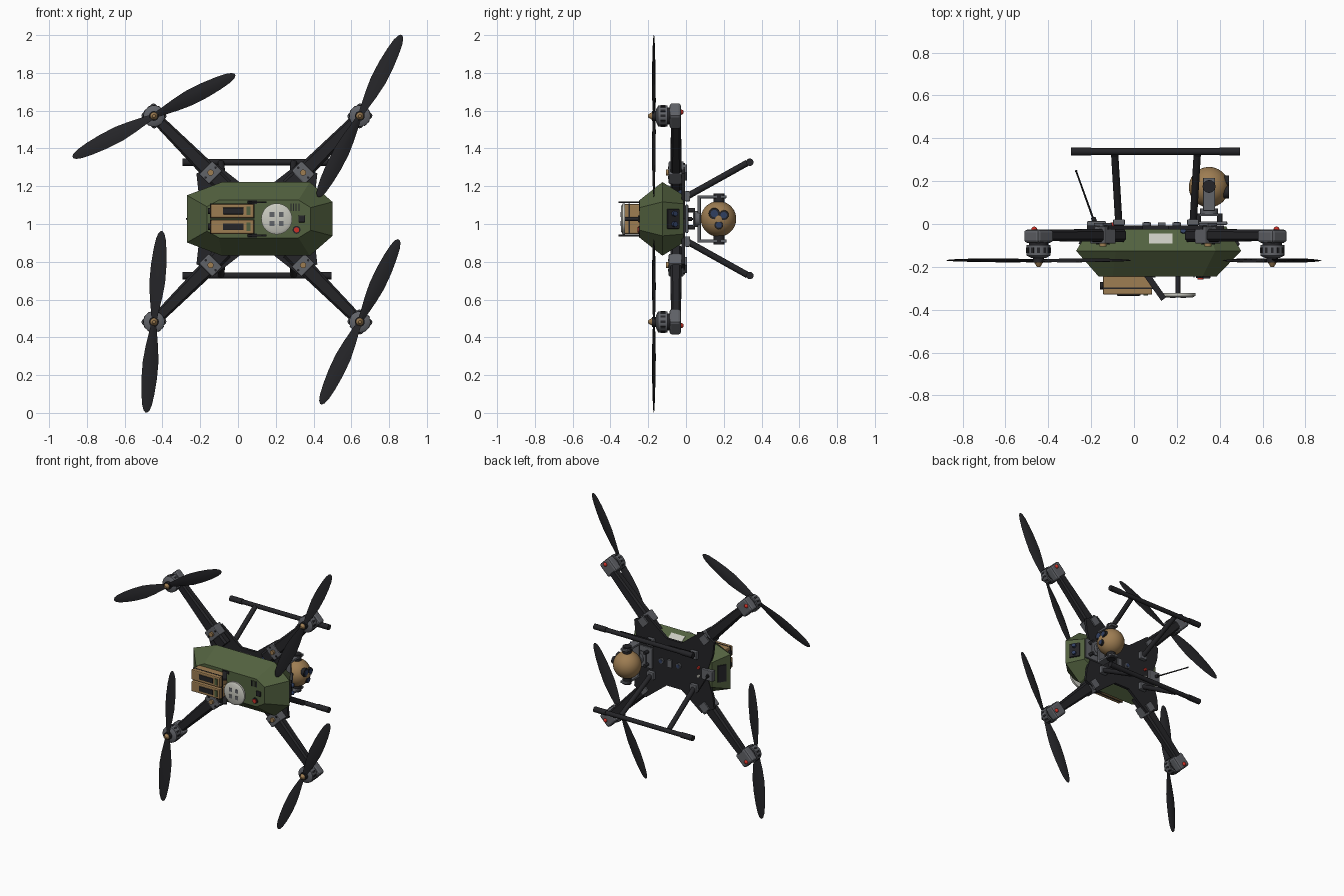
import bpy, bmesh
from math import sin, cos, pi, radians, atan2
from mathutils import Vector, Matrix

if "Cube" in bpy.data.objects:
    bpy.data.objects.remove(bpy.data.objects["Cube"])

CX, CZ = 0.10, 1.027          # drone centre; the drone's upper side faces -y


def mat(name, *c):
    m = bpy.data.materials.new(name)
    m.diffuse_color = (*c, 1)
    m.use_nodes = True
    m.node_tree.nodes["Principled BSDF"].inputs["Base Color"].default_value = m.diffuse_color
    return m


GREEN = mat("olive", .085, .12, .05)
DARK = mat("carbon", .018, .018, .021)
GREY = mat("metal", .12, .125, .14)
TAN = mat("tan", .34, .205, .085)
PALE = mat("pale", .58, .58, .52)
RED = mat("red", .6, .03, .02)
BLUE = mat("lens_glass", .03, .05, .12)


def finish(name, bm, m, smooth=False, bevel=0):
    bmesh.ops.recalc_face_normals(bm, faces=bm.faces)
    me = bpy.data.meshes.new(name)
    bm.to_mesh(me)
    bm.free()
    ob = bpy.data.objects.new(name, me)
    bpy.context.collection.objects.link(ob)
    me.materials.append(m)
    if bevel:
        b = ob.modifiers.new("bevel", 'BEVEL')
        b.width, b.segments = bevel, 2
    if smooth:
        bpy.ops.object.select_all(action='DESELECT')
        ob.select_set(True)
        bpy.context.view_layer.objects.active = ob
        bpy.ops.object.shade_smooth_by_angle(angle=radians(35))
    return ob


def box(name, c, size, m, rot=0, axis='Y', bevel=0):
    bm = bmesh.new()
    M = Matrix.Translation(c) @ Matrix.Rotation(rot, 4, axis) @ Matrix.Diagonal((*size, 1))
    bmesh.ops.create_cube(bm, size=1, matrix=M)
    return finish(name, bm, m, False, bevel)


def rod(name, a, b, r, m, r2=None, n=20):
    a, b = Vector(a), Vector(b)
    bm = bmesh.new()
    M = Matrix.Translation((a + b) / 2) @ (b - a).to_track_quat('Z', 'Y').to_matrix().to_4x4()
    bmesh.ops.create_cone(bm, cap_ends=True, segments=n, radius1=r, radius2=r if r2 is None else r2,
                          depth=(b - a).length, matrix=M)
    return finish(name, bm, m, True)


def ball(name, c, r, m, n=32):
    bm = bmesh.new()
    bmesh.ops.create_uvsphere(bm, u_segments=n, v_segments=n // 2, radius=r, matrix=Matrix.Translation(c))
    return finish(name, bm, m, True)


def loft(name, rings, m, smooth=False):
    bm = bmesh.new()
    vs = [[bm.verts.new(p) for p in ring] for ring in rings]
    n = len(vs[0])
    for a, b in zip(vs, vs[1:]):
        for i in range(n):
            bm.faces.new((a[i], a[(i + 1) % n], b[(i + 1) % n], b[i]))
    bm.faces.new(vs[0])
    bm.faces.new(vs[-1])
    return finish(name, bm, m, smooth)


# faceted fuselage: three eight-sided rings stacked along y
def ring(y, x0, x1, cx0, cx1, h, e0, e1):
    pts = [(x0, -e0), (cx0, -h), (cx1, -h), (x1, -e1), (x1, e1), (cx1, h), (cx0, h), (x0, e0)]
    return [(x, y, CZ + z) for x, z in pts]


loft("fuselage", [ring(-.245, -.165, .385, -.10, .32, .10, .065, .06),
                  ring(-.125, -.27, .50, -.085, .38, .195, .125, .09),
                  ring(-.012, -.20, .43, -.06, .34, .125, .09, .08)], GREEN)

# X-shaped base plate
q = [(.26, 0), (.31, .15), (.32, .24), (.22, .295), (.06, .17)]
plate = q + [(-x, z) for x, z in q[::-1]] + [(-x, -z) for x, z in q[1:]] + [(x, -z) for x, z in q[:0:-1]]
plate = [p for i, p in enumerate(plate) if p != plate[i - 1]]
loft("base_plate", [[(CX + x, y, CZ + z) for x, z in plate] for y in (-.025, -.006)], DARK)

# arms, motors and propellers
ANGLE = {(-1, 1): 27, (1, 1): 62.7, (-1, -1): 85.2, (1, -1): 64.7}
SECT = [(.012, .03, 20), (.06, .045, 20), (.13, .068, 17), (.21, .085, 13), (.30, .083, 10),
        (.38, .07, 8), (.44, .052, 6), (.47, .032, 5), (.482, .01, 5)]
for (sx, sz), ang in ANGLE.items():
    d = Vector((sx, 0, sz)).normalized()
    side = Vector((-d.z, 0, d.x))
    rot = -atan2(sz, sx)
    mx, mz = CX + .545 * sx, CZ + .545 * sz

    def at(t, y):              # point on the arm's diagonal
        return Vector((CX + t * sx, y, CZ + t * sz))
    # arm: tapered beam
    loft("arm", [[at(t, -.053) + side * (w * u) + Vector((0, h * v, 0))
                  for u, v in ((-1, -.6), (-.7, -1), (.7, -1), (1, -.6), (1, .6), (.7, 1), (-.7, 1), (-1, .6))]
                 for t, w, h in ((.17, .045, .03), (.26, .043, .03), (.53, .03, .026))], DARK)
    box("arm_clamp", at(.245, -.052), (.075, .08, .10), GREY, rot, bevel=.006)
    box("clamp_foot", at(.245, -.004), (.06, .016, .06), GREY, rot)
    rod("clamp_bolt", at(.245, -.09), at(.245, -.106), .016, TAN)
    for k in (-1, 1):
        c = at(.245, -.09) + side * (.037 * k)
        rod("clamp_screw", c, c - Vector((0, .006, 0)), .007, DARK, n=8)
    # motor
    box("motor_mount", (mx, -.057, mz), (.105, .062, .10), GREY, rot, bevel=.014)
    rod("motor_base", (mx, -.085, mz), (mx, -.10, mz), .045, DARK)
    rod("motor_bell", (mx, -.097, mz), (mx, -.148, mz), .056, GREY, n=28)
    for i in range(12):
        a = i * pi / 6
        box("motor_slot", (mx + .054 * cos(a), -.122, mz + .054 * sin(a)), (.008, .026, .013), DARK, -a)
    rod("motor_cap", (mx, -.148, mz), (mx, -.158, mz), .054, GREY, .035)
    rod("propeller_hub", (mx, -.155, mz), (mx, -.18, mz), .026, DARK)
    rod("propeller_nut", (mx, -.18, mz), (mx, -.20, mz), .02, TAN, .008)
    ball("arm_light", (mx + .02 * sx, -.026, mz + .02 * sz), .014, RED, 16)
    # propeller: two twisted blades
    A = Matrix.Translation((mx, -.17, mz)) @ Matrix.Rotation(-radians(ang), 4, 'Y')
    for s in (-1, 1):
        rings = []
        for r, w, tw in SECT:
            t, c, b = radians(tw) * .9, w * .09, w / 2
            prof = [(-b, 0), (-b * .3, c), (b * .4, c * .7), (b, 0), (b * .4, -c * .7), (-b * .3, -c)]
            rings.append([A @ Vector((s * r, v * cos(t) + u * sin(t) * sx * sz, s * (u * cos(t) - v * sin(t))))
                          for u, v in prof])
        loft("propeller_blade", rings, DARK, True)

# landing gear
for s in (-1, 1):
    z = CZ + .30 * s
    rod("skid", (-.28, .338, z), (.485, .338, z), .016, DARK)
    for x0, x1 in ((-.295, -.20), (.40, .495)):
        rod("skid_grip", (x0, .338, z), (x1, .338, z), .0195, DARK)
    for x0, x1 in ((-.07, -.09), (.275, .295)):
        rod("leg", (x0, -.01, CZ + .11 * s), (x1, .325, CZ + .297 * s), .017, DARK)
        box("leg_socket", (x0, .008, CZ + .12 * s), (.055, .028, .055), GREY, bevel=.005)

# battery packs with straps and grips
for s in (-1, 1):
    z = CZ + .042 * s
    box("battery", (-.03, -.285, z), (.23, .09, .074), TAN, bevel=.007)
    box("battery_seam", (-.03, -.30, z), (.236, .007, .078), DARK)
    box("battery_grip", (-.025, -.329, z), (.11, .012, .036), DARK, bevel=.004)
    box("battery_latch", (.055, -.33, z), (.022, .008, .045), GREEN)
    rod("battery_plug", (-.14, -.288, z), (-.158, -.288, z), .017, DARK)
    # blade antennas beside the packs
    box("blade_antenna", (.10, -.295, CZ + .088 * s), (.028, .135, .009), DARK, radians(35), 'Z')
    box("antenna_foot", (.075, -.243, CZ + .088 * s), (.05, .014, .02), DARK)

# positioning disc on a post
rod("disc_post", (.205, -.24, CZ), (.205, -.33, CZ), .011, DARK)
rod("positioning_disc", (.205, -.322, CZ), (.205, -.336, CZ), .082, PALE, n=40)
rod("disc_top", (.205, -.336, CZ), (.205, -.343, CZ), .08, PALE, .068, n=40)
for i in (-1, 1):
    for j in (-1, 1):
        box("disc_pad", (.205 + .024 * i, -.343, CZ + .024 * j), (.026, .005, .026), GREY)

# top deck details
box("top_sensor", (.338, -.248, CZ), (.036, .014, .036), DARK, bevel=.004)
rod("power_button_ring", (.31, -.24, CZ - .058), (.31, -.251, CZ - .058), .021, DARK)
rod("power_button", (.31, -.25, CZ - .058), (.31, -.258, CZ - .058), .014, RED)
for i in range(4):
    box("deck_vent", (.28 + .014 * i, -.246, CZ + .062), (.006, .006, .04), DARK)

# side labels follow the lower slanted flank
tilt = atan2(.07, .113)
box("side_label", (.125, -.068, CZ + .161), (.11, .055, .004), PALE, -tilt, 'X')
for x in (.23, .30):
    rod("side_sensor", (x, -.035, CZ + .13), (x, -.028, CZ + .153), .014, BLUE, n=14)

# nose camera on the slanted front end
box("nose_camera", (.466, -.07, CZ), (.022, .075, .105), DARK, radians(32), 'Z', .005)
for s in (-1, 1):
    c = Vector((.475, -.064, CZ + .028 * s))
    rod("nose_lens", c, c + Vector((.014, .009, 0)), .014, BLUE)
# tail panel
box("tail_panel", (-.237, -.07, CZ), (.014, .06, .12), DARK, radians(-32), 'Z')

# gimbal
G = Vector((.35, .172, CZ))
box("gimbal_plate", (.35, .004, CZ), (.17, .016, .15), GREY, bevel=.005)
box("damper_plate", (.35, .042, CZ), (.12, .01, .11), GREY, bevel=.003)
for i in (-1, 1):
    for j in (-1, 1):
        rod("damper", (.35 + .05 * i, .01, CZ + .045 * j), (.35 + .05 * i, .048, CZ + .045 * j), .012, DARK)
rod("pan_motor", (.35, .045, CZ), (.35, .072, CZ), .042, GREY)
box("yoke_bridge", (.35, .07, CZ), (.055, .018, .25), GREY, bevel=.004)
for s in (-1, 1):
    box("yoke_arm", (.35, .14, CZ + .117 * s), (.056, .15, .016), GREY, bevel=.004)
    rod("tilt_motor", (.35, .175, CZ + .085 * s), (.35, .175, CZ + .135 * s), .03, DARK)
ball("camera_ball", G, .094, TAN, 40)
for y, z, r in ((-.022, .028, .03), (.028, .02, .026), (.002, -.032, .023)):
    rod("lens_ring", G + Vector((.06, y, z)), G + Vector((.092, y, z)), r, DARK)
    rod("lens", G + Vector((.09, y, z)), G + Vector((.094, y, z)), r * .65, BLUE)

# rear whip antenna and its socket
box("antenna_box", (-.175, -.004, CZ), (.09, .034, .075), GREY, bevel=.005)
rod("antenna_socket", (-.18, .0, CZ), (-.19, .03, CZ), .011, DARK)
rod("whip_antenna", (-.185, .01, CZ), (-.27, .247, CZ), .005, DARK, .004, 10)
ball("antenna_tip", (-.27, .247, CZ), .006, DARK, 10)

# underside sensors
for x in (.06, .20):
    rod("belly_sensor", (x, -.008, CZ), (x, .006, CZ), .02, GREY)
    rod("belly_lens", (x, .005, CZ), (x, .009, CZ), .013, BLUE)
box("belly_rangefinder", (.13, 0, CZ), (.035, .016, .055), GREY)
for s in (-1, 1):
    rod("belly_light", (-.10, -.008, CZ + .03 * s), (-.10, .007, CZ + .03 * s), .01, RED if s > 0 else PALE)
